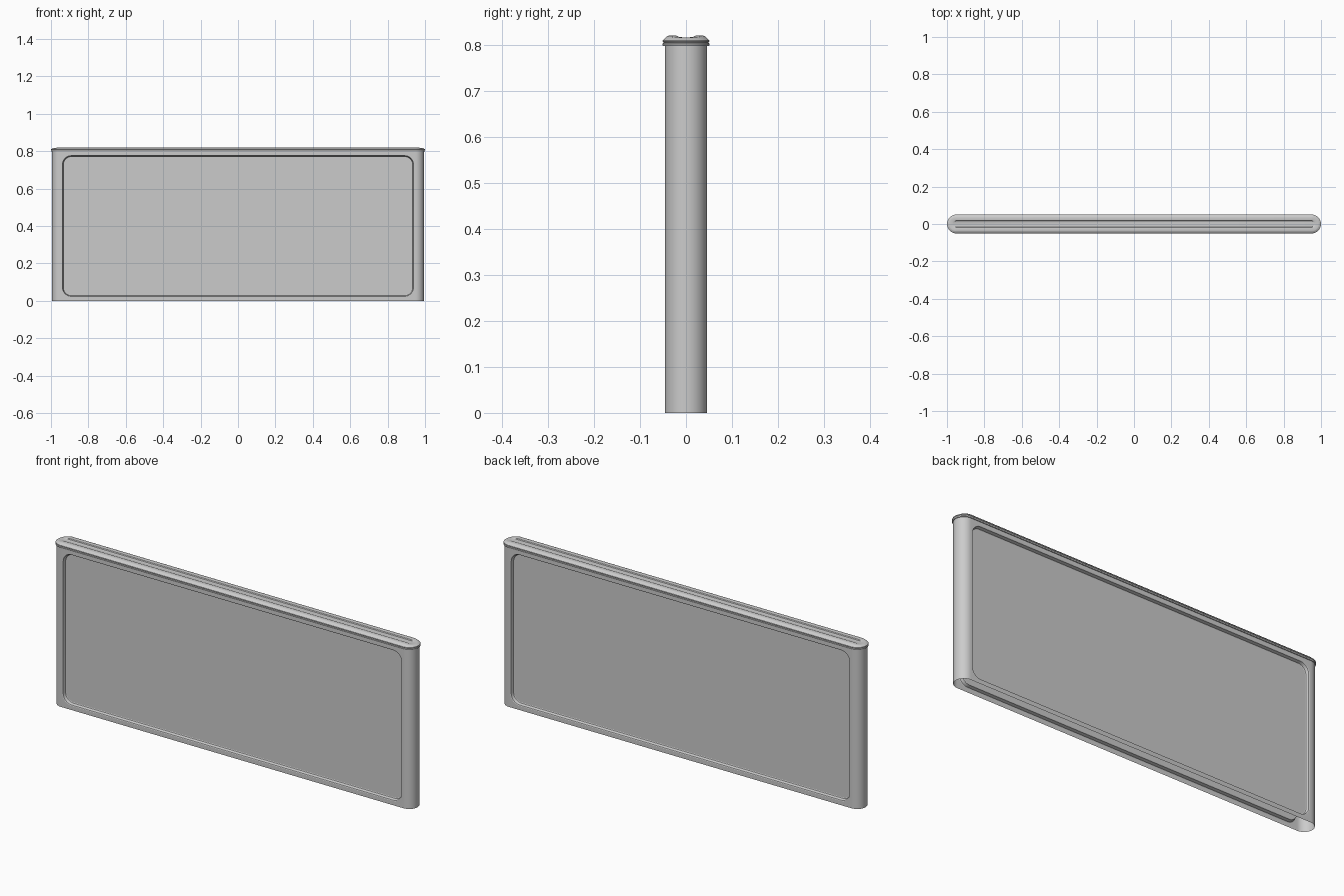
import bpy, bmesh
from math import sin, cos, pi

if "Cube" in bpy.data.objects:
    bpy.data.objects.remove(bpy.data.objects["Cube"])

L = 0.949      # half length of the straight part
R = 0.046      # half thickness of the body
H = 0.80       # body height
SEG = 20       # segments per half-round end
CSEG = 8       # segments per recess corner


def stadium(r, z, dip=0.0):
    """Closed stadium outline; dip lowers the rounded ends."""
    pts = []
    for s in (1, -1):
        for i in range(SEG + 1):
            a = -pi / 2 + pi * i / SEG
            pts.append((s * (L + r * cos(a)), s * r * sin(a), z - dip * cos(a)))
    return pts


def rounded_rect(x, z0, z1, r, y):
    """Rounded rectangle in a plane of constant y (r = 0 stacks points on the corners)."""
    pts = []
    centres = ((x - r, z1 - r), (-x + r, z1 - r), (-x + r, z0 + r), (x - r, z0 + r))
    for k, (cx, cz) in enumerate(centres):
        for i in range(CSEG + 1):
            a = (k + i / CSEG) * pi / 2
            pts.append((cx + r * cos(a), y, cz + r * sin(a)))
    return pts


def loft(bm, rings, cap_end=True):
    loops = [[bm.verts.new(p) for p in ring] for ring in rings]
    n = len(loops[0])
    for a, b in zip(loops, loops[1:]):
        for i in range(n):
            j = (i + 1) % n
            bm.faces.new((a[i], a[j], b[j], b[i]))
    if cap_end:
        bm.faces.new(loops[-1])


def finish(bm, name):
    bmesh.ops.remove_doubles(bm, verts=bm.verts, dist=1e-5)
    bmesh.ops.recalc_face_normals(bm, faces=bm.faces)
    me = bpy.data.meshes.new(name)
    bm.to_mesh(me)
    bm.free()
    ob = bpy.data.objects.new(name, me)
    bpy.context.collection.objects.link(ob)
    bpy.context.view_layer.objects.active = ob
    ob.select_set(True)
    bpy.ops.object.shade_smooth_by_angle(angle=0.5)
    ob.select_set(False)
    return ob


# Hollow body, open underneath: recessed front and back, half-round ends
bm = bmesh.new()
for s in (-1, 1):
    loft(bm, [
        rounded_rect(L, 0, H, 0, s * R),
        rounded_rect(0.941, 0.021, 0.779, 0.050, s * R),
        rounded_rect(0.938, 0.024, 0.776, 0.047, s * (R - 0.002)),
        rounded_rect(0.934, 0.028, 0.772, 0.043, s * (R - 0.016)),
        rounded_rect(0.931, 0.031, 0.769, 0.040, s * (R - 0.018)),
    ])
    for i in range(SEG):
        a, b = (-pi / 2 + pi * k / SEG for k in (i, i + 1))
        bm.faces.new([bm.verts.new((s * (L + R * cos(t)), R * sin(t), z))
                      for t, z in ((a, 0), (b, 0), (b, H), (a, H))])
finish(bm, "panel_body")

# Top cap: beaded rim, sloped shoulder and a shallow groove along the top
bm = bmesh.new()
profile = [
    (0.0460, 0.798, 0), (0.0500, 0.798, 0), (0.0510, 0.800, 0),
    (0.0510, 0.803, 0), (0.0490, 0.805, 0), (0.0490, 0.806, 0),
    (0.0510, 0.808, 0), (0.0505, 0.811, 0.0005), (0.0410, 0.8195, 0.003),
    (0.0370, 0.8210, 0.004), (0.0220, 0.8210, 0.004), (0.0180, 0.8200, 0.0035),
    (0.0150, 0.8160, 0),
]
loft(bm, [stadium(*p) for p in profile])
finish(bm, "top_cap")
